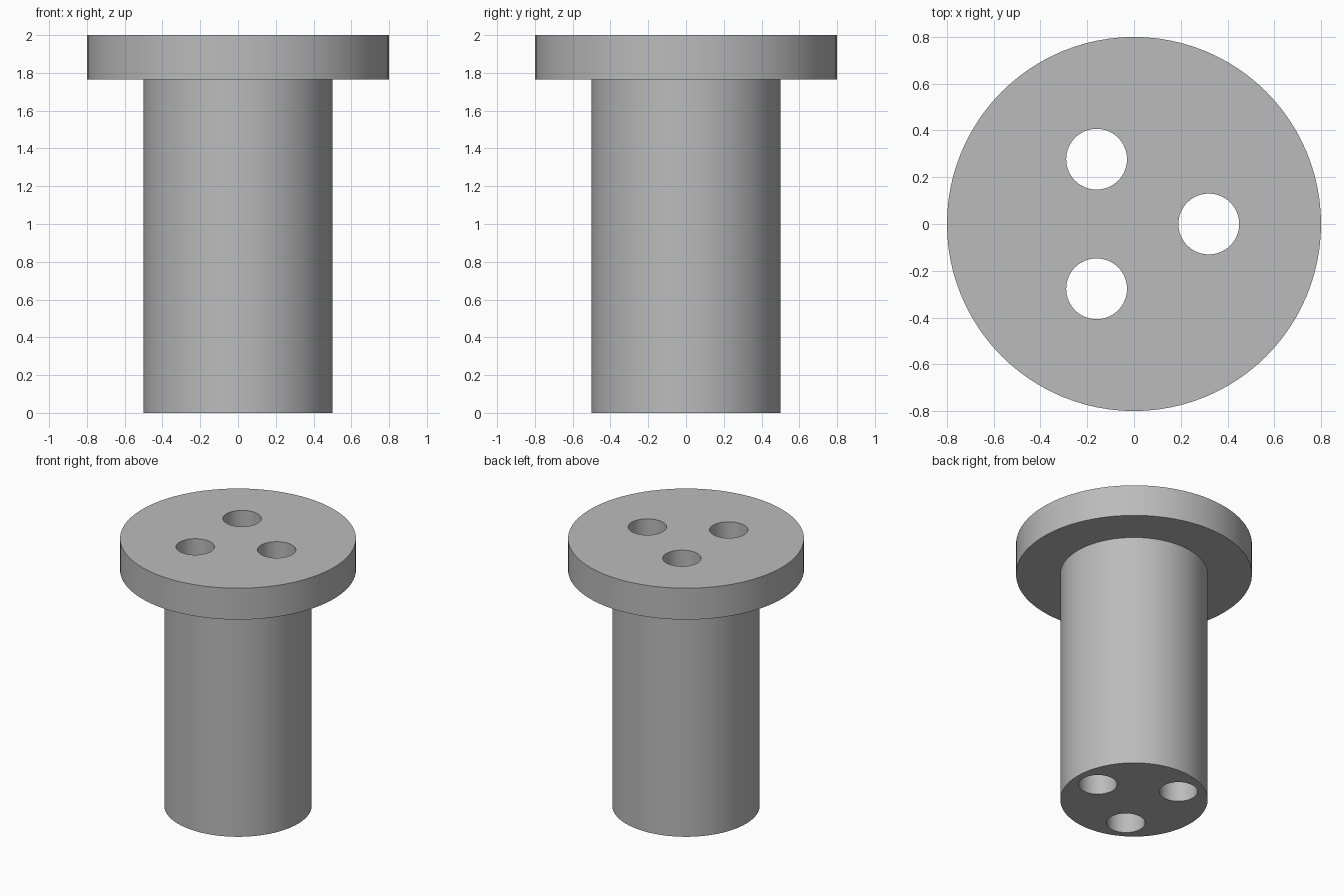
import bpy
from math import cos, sin, tau, radians

if "Cube" in bpy.data.objects:
    bpy.data.objects.remove(bpy.data.objects["Cube"])

HEIGHT = 2.0
FLANGE_BOTTOM = 1.765
SHAFT_RADIUS, FLANGE_RADIUS = 0.5, 0.8
HOLE_RADIUS, HOLE_OFFSET, HOLE_COUNT = 0.13, 0.32, 3

grey = bpy.data.materials.new("plain grey")
grey.use_nodes = True
colour = (0.5, 0.5, 0.5, 1.0)
grey.diffuse_color = colour
grey.node_tree.nodes["Principled BSDF"].inputs["Base Color"].default_value = colour


def cylinder(name, radius, bottom, top, x=0.0, y=0.0, sides=96):
    bpy.ops.mesh.primitive_cylinder_add(
        vertices=sides, radius=radius, depth=top - bottom,
        location=(x, y, (bottom + top) / 2))
    obj = bpy.context.object
    obj.name = name
    obj.data.materials.append(grey)
    return obj


def apply_boolean(target, other, operation):
    mod = target.modifiers.new(operation.lower(), "BOOLEAN")
    mod.operation = operation
    mod.solver = "EXACT"
    mod.object = other
    bpy.context.view_layer.objects.active = target
    bpy.ops.object.modifier_apply(modifier=mod.name)
    bpy.data.objects.remove(other)


# Shaft joined to the wide top flange
bushing = cylinder("flanged_bushing", SHAFT_RADIUS, 0, FLANGE_BOTTOM + 0.1)
flange = cylinder("flange", FLANGE_RADIUS, FLANGE_BOTTOM, HEIGHT)
apply_boolean(bushing, flange, "UNION")

# Three through holes spaced evenly around the axis
for i in range(HOLE_COUNT):
    angle = tau * i / HOLE_COUNT
    cutter = cylinder("hole_cutter", HOLE_RADIUS, -0.1, HEIGHT + 0.1,
                      HOLE_OFFSET * cos(angle), HOLE_OFFSET * sin(angle), 64)
    cutter.hide_render = True
    apply_boolean(bushing, cutter, "DIFFERENCE")

# Smooth walls with crisp rims
bpy.ops.object.select_all(action="DESELECT")
bushing.select_set(True)
bpy.context.view_layer.objects.active = bushing
bpy.ops.object.shade_smooth_by_angle(angle=radians(30))
